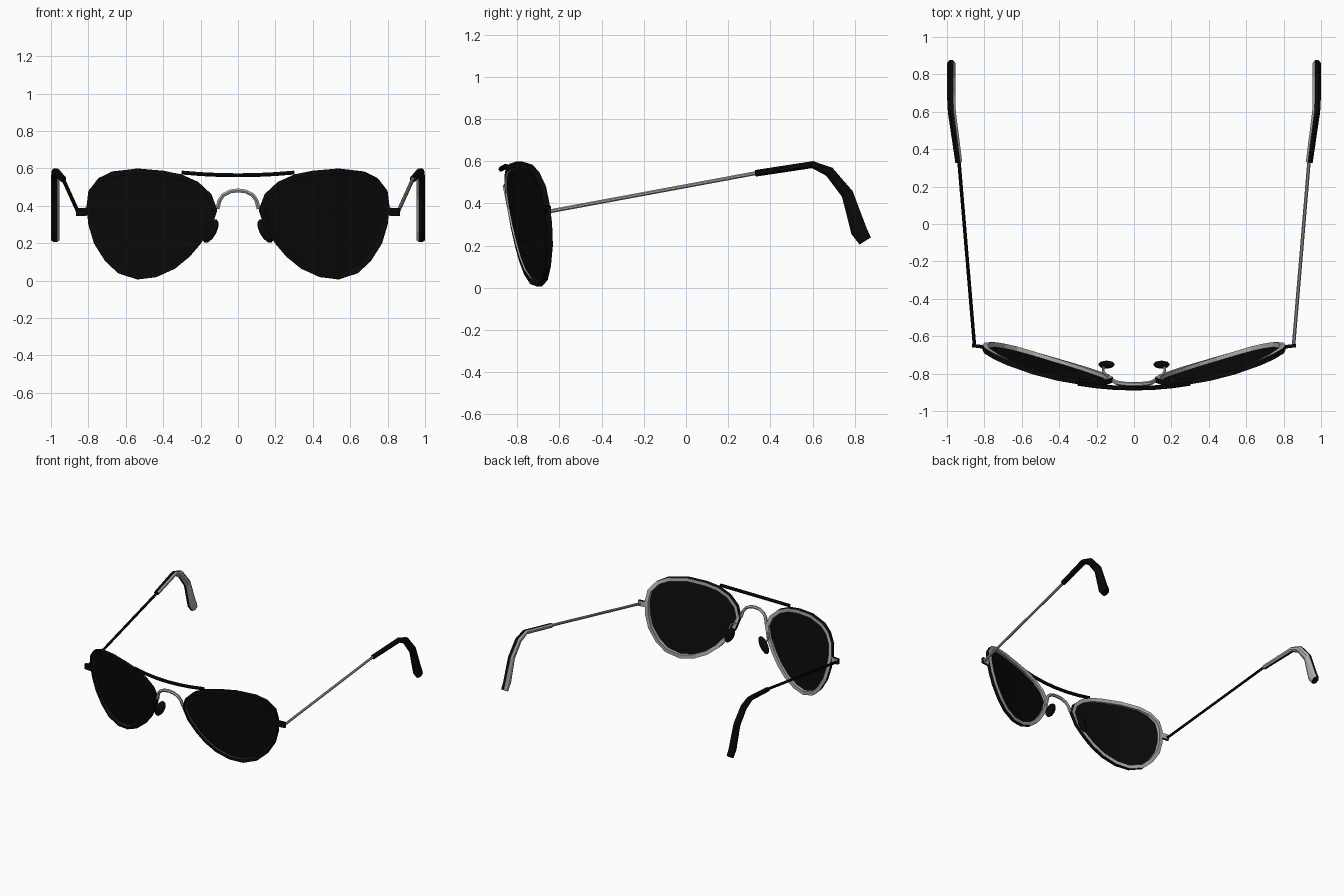
import bpy, bmesh, math
from mathutils import Vector, Matrix

cube = bpy.data.objects.get("Cube")
if cube:
    bpy.data.objects.remove(cube, do_unlink=True)


def make_material(name, value):
    m = bpy.data.materials.new(name)
    m.use_nodes = True
    col = (value, value, value, 1)
    m.diffuse_color = col
    m.node_tree.nodes["Principled BSDF"].inputs["Base Color"].default_value = col
    return m


BLACK = make_material("black", 0.003)
GREY = make_material("metal grey", 0.42)


def finish(name, bm, mats=(BLACK,), rule=None, smooth=False, recalc=True):
    if recalc:
        bmesh.ops.recalc_face_normals(bm, faces=bm.faces)
    bm.normal_update()
    if rule:
        for f in bm.faces:
            f.material_index = 1 if rule(f) else 0
    me = bpy.data.meshes.new(name)
    bm.to_mesh(me)
    bm.free()
    for m in mats:
        me.materials.append(m)
    for p in me.polygons:
        p.use_smooth = smooth
    ob = bpy.data.objects.new(name, me)
    bpy.context.collection.objects.link(ob)
    return ob


def sweep(path, radii, ref, sides, closed=False):
    """Tube along a path; radii are (across, along ref) pairs."""
    bm = bmesh.new()
    pts = [Vector(p) for p in path]
    n = len(pts)
    if isinstance(radii, tuple):
        radii = [radii] * n
    rings = []
    for i, p in enumerate(pts):
        a = pts[i - 1] if closed or i else p
        b = pts[(i + 1) % n] if closed or i < n - 1 else p
        t = ((p - a).normalized() + (b - p).normalized()).normalized()
        u = t.cross(Vector(ref)).normalized()
        v = u.cross(t).normalized()
        ru, rv = radii[i]
        ring = []
        for k in range(sides):
            w = 2 * math.pi * (k + 0.5) / sides
            ring.append(bm.verts.new(p + u * ru * math.cos(w) + v * rv * math.sin(w)))
        rings.append(ring)
    for i in range(n if closed else n - 1):
        r, q = rings[i], rings[(i + 1) % n]
        for k in range(sides):
            j = (k + 1) % sides
            bm.faces.new((r[k], r[j], q[j], q[k]))
    if not closed:
        bm.faces.new(rings[0])
        bm.faces.new(rings[-1][::-1])
    return bm


def face_y(x, z):
    """Wrapped and tilted surface that the front follows."""
    return -0.775 + 0.285 * x * x - 0.167 * z


# Teardrop outline of one lens (x, z)
OUTLINE = [(0.11, 0.38), (0.14, 0.46), (0.21, 0.525), (0.3, 0.565), (0.4, 0.585),
           (0.54, 0.597), (0.68, 0.58), (0.75, 0.545), (0.8, 0.48), (0.81, 0.4),
           (0.8, 0.3), (0.77, 0.2), (0.71, 0.105), (0.64, 0.04), (0.54, 0.008),
           (0.44, 0.02), (0.34, 0.065), (0.26, 0.13), (0.2, 0.2), (0.14, 0.29)]
CX, CZ = 0.47, 0.31


def scaled(f):
    return [(CX + (x - CX) * f, CZ + (z - CZ) * f) for x, z in OUTLINE]


for s, side in ((1, "left"), (-1, "right")):
    # Rim: dark front and outside, metal back and inside
    rim = sweep([(s * x, face_y(x, z), z) for x, z in scaled(0.958)],
                (0.02, 0.02), (0, 1, 0), 4, True)

    def rim_rule(f):
        c = f.calc_center_median()
        out = Vector((c.x - s * CX, 0, c.z - CZ)).normalized()
        return f.normal.y > 0.6 or f.normal.dot(out) < -0.6

    finish(side + "_rim", rim, (BLACK, GREY), rim_rule)

    # Lens: rings shrinking to the middle of the curved surface
    bm = bmesh.new()
    rings = [[bm.verts.new((s * x, face_y(x, z) - 0.006, z)) for x, z in scaled(f)]
             for f in (0.96, 0.65, 0.32)]
    mid = bm.verts.new((s * CX, face_y(CX, CZ) - 0.006, CZ))
    n = len(OUTLINE)
    for i in range(n):
        j = (i + 1) % n
        for a, b in zip(rings, rings[1:]):
            bm.faces.new((a[i], a[j], b[j], b[i]))
        bm.faces.new((rings[-1][i], rings[-1][j], mid))
    finish(side + "_lens", bm, smooth=True)

    # Hinge block
    bm = sweep([(s * 0.785, -0.664, 0.375), (s * 0.82, -0.655, 0.367),
                (s * 0.866, -0.65, 0.367)],
               (0.03, 0.013), (0, 1, 0), 4)
    finish(side + "_hinge", bm, (BLACK, GREY), lambda f: f.normal.y > 0.6)

    # Temple rod
    bm = sweep([(s * 0.853, -0.65, 0.362), (s * 0.937, 0.35, 0.547)],
               (0.01, 0.01), (1, 0, 0), 8)
    finish(side + "_temple_rod", bm, (GREY if s > 0 else BLACK,))

    # Ear tip: hooked sleeve, metal on the inner side
    path = [(0.937, 0.33, 0.543), (0.974, 0.6, 0.584), (0.977, 0.68, 0.55),
            (0.977, 0.765, 0.445), (0.977, 0.82, 0.27), (0.977, 0.85, 0.222)]
    radii = [(0.017, 0.02), (0.018, 0.023), (0.026, 0.024),
             (0.031, 0.024), (0.042, 0.024), (0.034, 0.024)]
    bm = sweep([(s * x, y, z) for x, y, z in path], radii, (1, 0, 0), 8)
    finish(side + "_ear_tip", bm, (BLACK, GREY), lambda f: f.normal.x * s < -0.5)

    # Nose pad and the wire that carries it
    bm = bmesh.new()
    turn = Matrix.Rotation(s * math.radians(-28), 4, "Y")
    turn = Matrix.Translation((s * 0.147, -0.752, 0.265)) @ turn
    bmesh.ops.create_uvsphere(bm, u_segments=10, v_segments=6, radius=1,
                              matrix=turn @ Matrix.Diagonal((0.034, 0.022, 0.07, 1)))
    finish(side + "_nose_pad", bm, smooth=True)
    bm = sweep([(s * 0.13, -0.825, 0.34), (s * 0.165, -0.79, 0.33),
                (s * 0.165, -0.77, 0.3), (s * 0.15, -0.755, 0.27)],
               (0.007, 0.007), (1, 0, 0.2), 6)
    finish(side + "_pad_wire", bm, (GREY,))

# Brow bar across the top
bar = [(x, face_y(x, 0.57) - 0.008, 0.563 + 0.16 * x * x)
       for x in (-0.3, -0.2, -0.1, 0, 0.1, 0.2, 0.3)]
finish("brow_bar", sweep(bar, (0.012, 0.012), (0, 1, 0), 6))

# Arched nose bridge
half = [(0.11, 0.385), (0.098, 0.43), (0.078, 0.458), (0.04, 0.477)]
arch = [(-x, z) for x, z in half] + [(0, 0.482)] + half[::-1]
finish("nose_bridge", sweep([(x, face_y(x, z) - 0.002, z) for x, z in arch],
                            (0.012, 0.012), (0, 1, 0), 6), (GREY,))
